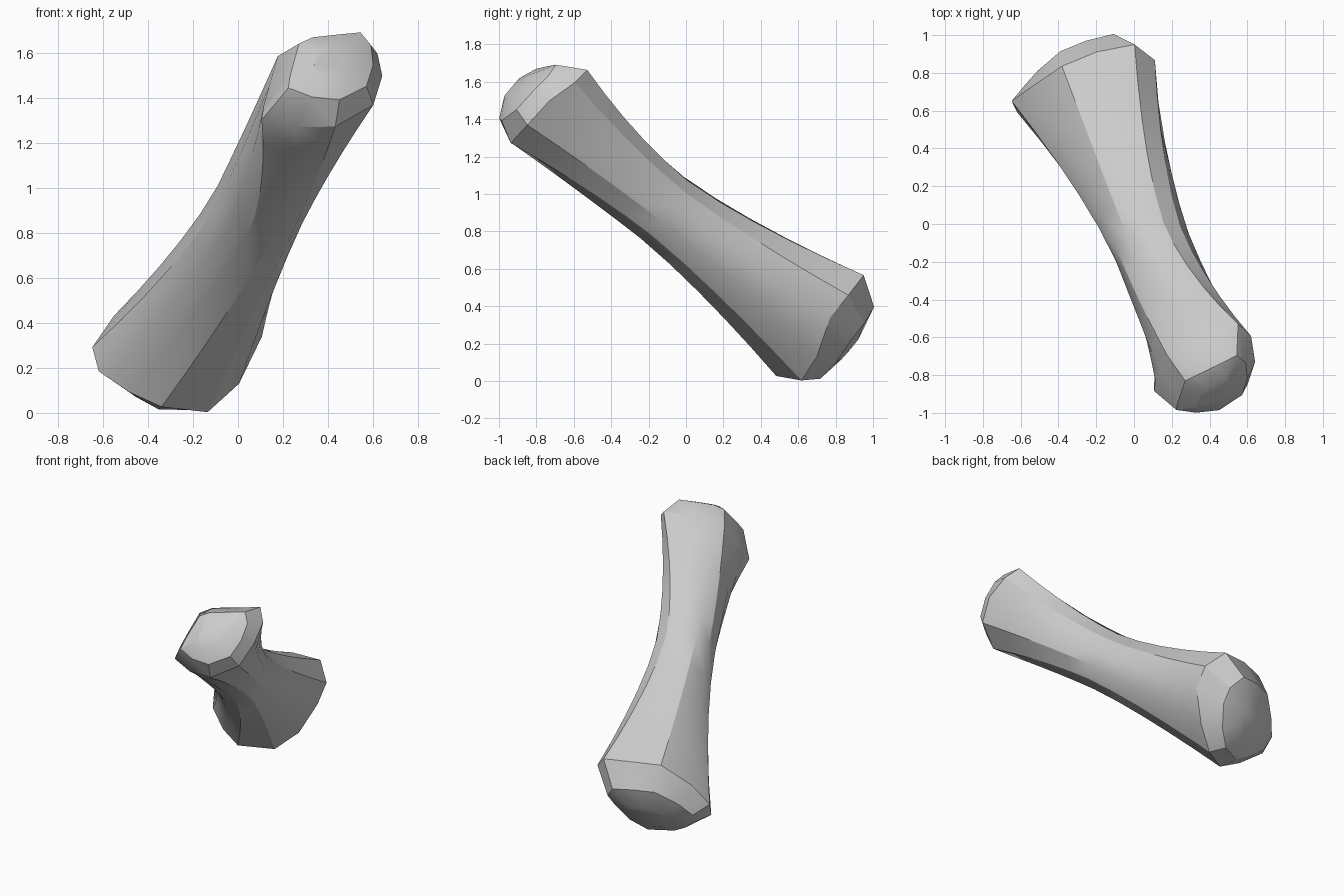
import bpy, bmesh, math
from mathutils import Vector

cube = bpy.data.objects.get("Cube")
if cube:
    bpy.data.objects.remove(cube, do_unlink=True)

# Bone axis runs from the raised front end down to the rear end
axis = Vector((-0.294, 0.749, -0.592)).normalized()
across = axis.cross(Vector((0, 0, 1))).normalized()
upward = across.cross(axis)
middle = Vector((0, 0, 0.8))

# Rim outlines of the two knobs: across, upward, distance along the axis
front_rim = [Vector(p) for p in (
    (.33, .02, -1.15), (.36, .18, -1.1), (.32, .285, -1.07), (.16, .265, -1.08),
    (0, .245, -1.08), (-.09, .21, -1.04), (-.16, .06, -1.02), (-.2, -.03, -1),
    (-.225, -.105, -.99), (-.1, -.19, -1.05), (.06, -.23, -1.11), (.25, -.14, -1.15))]
rear_rim = [Vector(p) for p in (
    (.38, .03, .82), (.42, .18, .82), (.35, .335, .85), (.15, .37, .87),
    (-.05, .365, .87), (-.25, .22, .92), (-.365, .09, .98), (-.36, -.035, .99),
    (-.26, -.18, .95), (-.14, -.283, .92), (.1, -.272, .975), (.26, -.155, .92))]
SIDES = len(front_rim)

# Round waist of the shaft
waist = []
for i in range(SIDES):
    angle = math.tau * i / SIDES
    waist.append(Vector((.045 + .206 * math.cos(angle), .011 + .206 * math.sin(angle), -.2)))


def flare(rim, power):
    """Rings that swell from the waist out to a rim."""
    rings = []
    for step in range(1, 6):
        t = step / 5
        ring = [w.lerp(r, t ** power) for w, r in zip(waist, rim)]
        for p, w, r in zip(ring, waist, rim):
            p.z = w.z + (r.z - w.z) * t
        rings.append(ring)
    return rings


def dome(rim, tip):
    """Rings that close a rim towards the tip of a knob."""
    rings = []
    for size, rise in ((.74, .7), (.36, .95)):
        ring = [tip.lerp(p, size) for p in rim]
        for p, r in zip(ring, rim):
            p.z = r.z + (tip.z - r.z) * rise
        rings.append(ring)
    return rings


front = flare(front_rim, 1.7) + dome(front_rim, Vector((.06, .02, -1.27)))
rear = flare(rear_rim, 1.5) + dome(rear_rim, Vector((.03, .02, 1.1)))

# Loft the rings into one closed skin
bm = bmesh.new()
loops = []
for ring in front[::-1] + [waist] + rear:
    loops.append([bm.verts.new(middle + across * p.x + upward * p.y + axis * p.z)
                  for p in ring])
for low, high in zip(loops, loops[1:]):
    for i in range(SIDES):
        j = (i + 1) % SIDES
        bm.faces.new((low[i], low[j], high[j], high[i]))
bm.faces.new(loops[0])
bm.faces.new(loops[-1])
bmesh.ops.recalc_face_normals(bm, faces=bm.faces)

mesh = bpy.data.meshes.new("bone")
bm.to_mesh(mesh)
bm.free()
bone = bpy.data.objects.new("bone", mesh)
bpy.context.collection.objects.link(bone)

# Single plain grey
grey = bpy.data.materials.new("plain grey")
grey.use_nodes = True
colour = (0.6, 0.6, 0.6, 1)
grey.diffuse_color = colour
grey.node_tree.nodes["Principled BSDF"].inputs["Base Color"].default_value = colour
mesh.materials.append(grey)

# Smooth shaft, crisp end facets
bpy.ops.object.select_all(action="DESELECT")
bone.select_set(True)
bpy.context.view_layer.objects.active = bone
bpy.ops.object.shade_smooth_by_angle(angle=math.radians(30))
